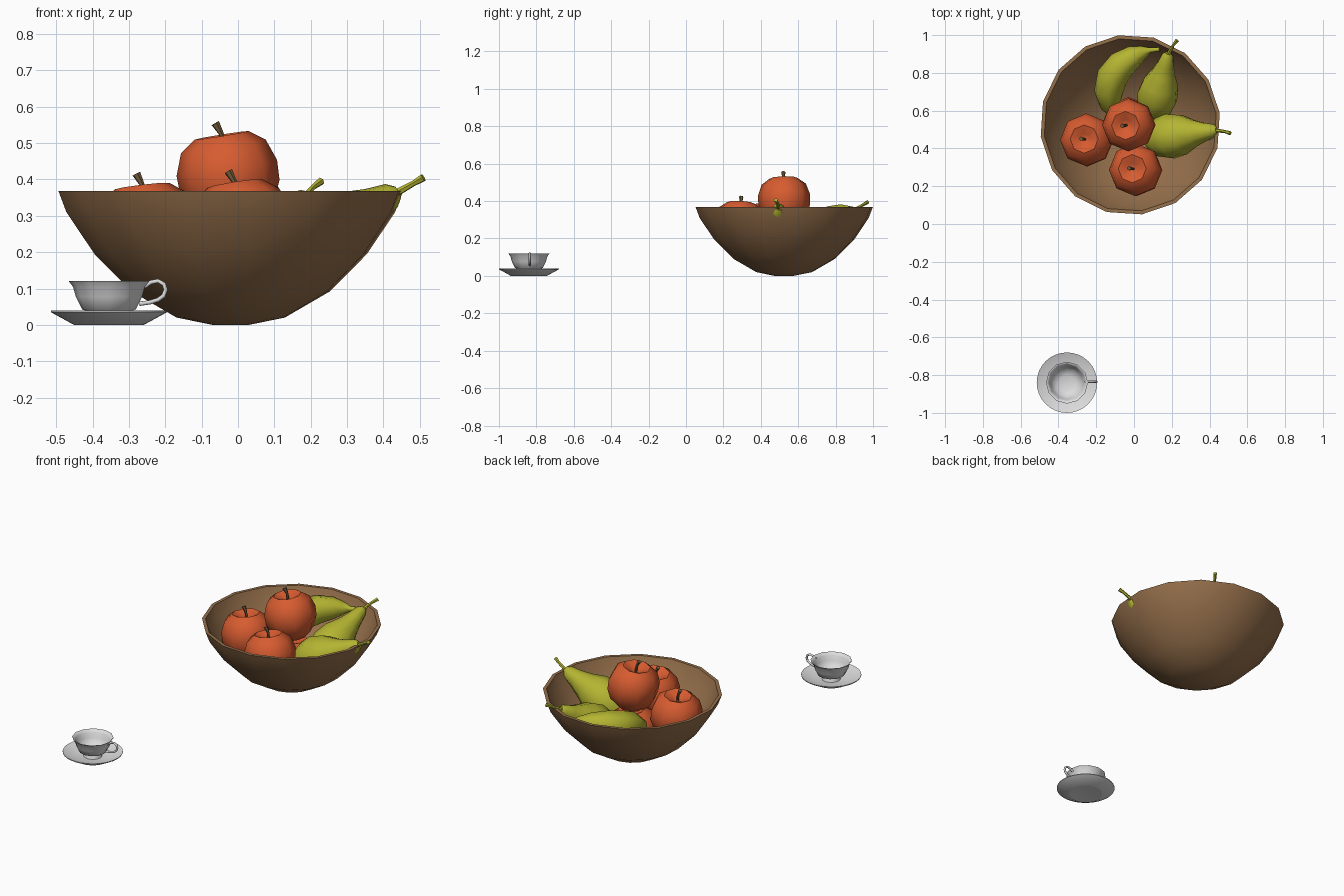
import bpy, bmesh, math
from mathutils import Vector

if "Cube" in bpy.data.objects:
    bpy.data.objects.remove(bpy.data.objects["Cube"])


def material(name, rgb):
    m = bpy.data.materials.new(name)
    m.diffuse_color = (*rgb, 1)
    m.use_nodes = True
    m.node_tree.nodes["Principled BSDF"].inputs["Base Color"].default_value = m.diffuse_color
    return m


WOOD = material("brown_wood", (0.30, 0.16, 0.07))
RED = material("orange_red", (0.68, 0.107, 0.03))
GREEN = material("yellow_green", (0.456, 0.456, 0.032))
STEM = material("stem_brown", (0.17, 0.11, 0.045))
CHINA = material("china_white", (0.72, 0.72, 0.72))


def finish(name, bm, mat):
    bmesh.ops.recalc_face_normals(bm, faces=bm.faces)
    me = bpy.data.meshes.new(name)
    bm.to_mesh(me)
    bm.free()
    me.materials.append(mat)
    ob = bpy.data.objects.new(name, me)
    bpy.context.collection.objects.link(ob)
    return ob


def lathe(name, profile, sides, mat, loc, axis=(0, 0, 1), phase=0.0):
    """Revolve (radius, height) points about an axis through loc."""
    bm = bmesh.new()
    q = Vector((0, 0, 1)).rotation_difference(Vector(axis))
    rings = []
    for r, z in profile:
        n = 1 if r == 0 else sides
        ring = []
        for i in range(n):
            a = math.radians(phase) + math.tau * i / sides
            p = Vector((r * math.cos(a), r * math.sin(a), z))
            ring.append(bm.verts.new(q @ p + Vector(loc)))
        rings.append(ring)
    for a, b in zip(rings, rings[1:]):
        for i in range(sides):
            j = (i + 1) % sides
            quad = [a[i % len(a)], a[j % len(a)], b[j % len(b)], b[i % len(b)]]
            bm.faces.new(list(dict.fromkeys(quad)))
    return finish(name, bm, mat)


def tube(name, points, radii, sides, mat):
    """Sweep a polygon along a path with a radius at each point."""
    bm = bmesh.new()
    pts = [Vector(p) for p in points]
    rings, old, side = [], None, None
    for k, p in enumerate(pts):
        t = (pts[min(k + 1, len(pts) - 1)] - pts[max(k - 1, 0)]).normalized()
        side = t.orthogonal() if old is None else old.rotation_difference(t) @ side
        side = (side - t * side.dot(t)).normalized()
        up, old = t.cross(side), t
        rings.append([bm.verts.new(p + radii[k] * (side * math.cos(math.tau * i / sides)
                                                   + up * math.sin(math.tau * i / sides)))
                      for i in range(sides)])
    for a, b in zip(rings, rings[1:]):
        for i in range(sides):
            j = (i + 1) % sides
            bm.faces.new((a[i], a[j], b[j], b[i]))
    bm.faces.new(rings[0])
    bm.faces.new(rings[-1])
    return finish(name, bm, mat)


# Wooden bowl: outer wall up, rim, inner wall down
lathe("bowl", [(0, 0), (0.05, 0), (0.15, 0.02), (0.275, 0.092), (0.378, 0.195), (0.456, 0.31),
               (0.478, 0.368), (0.459, 0.368), (0.437, 0.313), (0.362, 0.207), (0.264, 0.108),
               (0.145, 0.04), (0.05, 0.02), (0, 0.02)],
      16, WOOD, (-0.02, 0.525, 0), phase=7.5)

# Apples with a dimple and a bent stem
APPLE = [(0, 0.082), (0.03, 0.1), (0.075, 0.121), (0.118, 0.09), (0.14, 0.03), (0.138, -0.025),
         (0.115, -0.08), (0.07, -0.12), (0.03, -0.12), (0, -0.105)]
apples = [("top", (-0.026, 0.525, 0.402), (-0.16, -0.03, 1)),
          ("left", (-0.249, 0.444, 0.262), (-0.12, 0.05, 1)),
          ("front", (0.01, 0.286, 0.27), (-0.16, 0.06, 1)),
          ("bottom", (-0.03, 0.53, 0.148), (0.1, 0.1, 1))]
for where, loc, axis in apples:
    lathe(where + "_apple", APPLE, 8, RED, loc, axis)
    if where != "bottom":
        c, d = Vector(loc), Vector(axis).normalized()
        lean = Vector((-0.012, 0, 0))
        tube(where + "_apple_stem", [c + d * 0.08, c + d * 0.125, c + d * 0.155 + lean],
             [0.007, 0.007, 0.012], 6, STEM)

# Pears leaning on the bowl wall, given by base, neck end and stem tip
PEAR = [(0, 0.01), (0.06, 0), (0.105, 0.055), (0.122, 0.125), (0.108, 0.2), (0.072, 0.27),
        (0.05, 0.33), (0.036, 0.385), (0.018, 0.405), (0, 0.4)]
pears = [("right", (0.08, 0.45, 0.175), (0.44, 0.497, 0.365), (0.51, 0.48, 0.405), 1.0),
         ("back", (0.098, 0.575, 0.135), (0.182, 0.905, 0.355), (0.228, 0.972, 0.395), 0.9)]
for where, base, neck, tip, fat in pears:
    b, n, t = Vector(base), Vector(neck), Vector(tip)
    k = (n - b).length / 0.405
    lathe(where + "_pear", [(r * fat, z * k) for r, z in PEAR], 10, GREEN, b, n - b)
    bend = n.lerp(t, 0.5) + (n - b) * 0.02
    tube(where + "_pear_stem", [n - (n - b) * 0.03, bend, t], [0.011, 0.008, 0.011], 6, GREEN)

# Curved fruit against the back of the bowl
tube("banana",
     [(-0.115, 0.575, 0.20), (-0.128, 0.62, 0.23), (-0.135, 0.70, 0.265), (-0.115, 0.78, 0.292),
      (-0.065, 0.845, 0.308), (0.0, 0.888, 0.315), (0.05, 0.91, 0.318), (0.085, 0.92, 0.32),
      (0.135, 0.925, 0.328)],
     [0.015, 0.05, 0.077, 0.083, 0.077, 0.06, 0.035, 0.014, 0.011], 8, GREEN)

# Cup, saucer and handle
CX, CY = -0.355, -0.84
lathe("saucer", [(0, 0.002), (0.085, 0.002), (0.096, 0), (0.16, 0.035), (0.16, 0.039),
                 (0.095, 0.014), (0, 0.012)], 32, CHINA, (CX, CY, 0))
lathe("cup", [(0, 0.013), (0.05, 0.013), (0.044, 0.03), (0.074, 0.043), (0.091, 0.077),
              (0.099, 0.105), (0.111, 0.121), (0.107, 0.121), (0.095, 0.105), (0.087, 0.078),
              (0.07, 0.048), (0.04, 0.038), (0, 0.036)], 12, CHINA, (CX, CY, 0))
handle = [(-0.258, 0.105), (-0.24, 0.117), (-0.22, 0.121), (-0.204, 0.112), (-0.199, 0.097),
          (-0.205, 0.08), (-0.22, 0.069), (-0.243, 0.062), (-0.272, 0.058)]
tube("cup_handle", [(x, CY + 0.005, z) for x, z in handle], [0.006] * len(handle), 8, CHINA)

# Smooth shading with sharp rims
for ob in bpy.context.scene.objects:
    ob.select_set(True)
    bpy.context.view_layer.objects.active = ob
bpy.ops.object.shade_smooth_by_angle(angle=math.radians(55))
